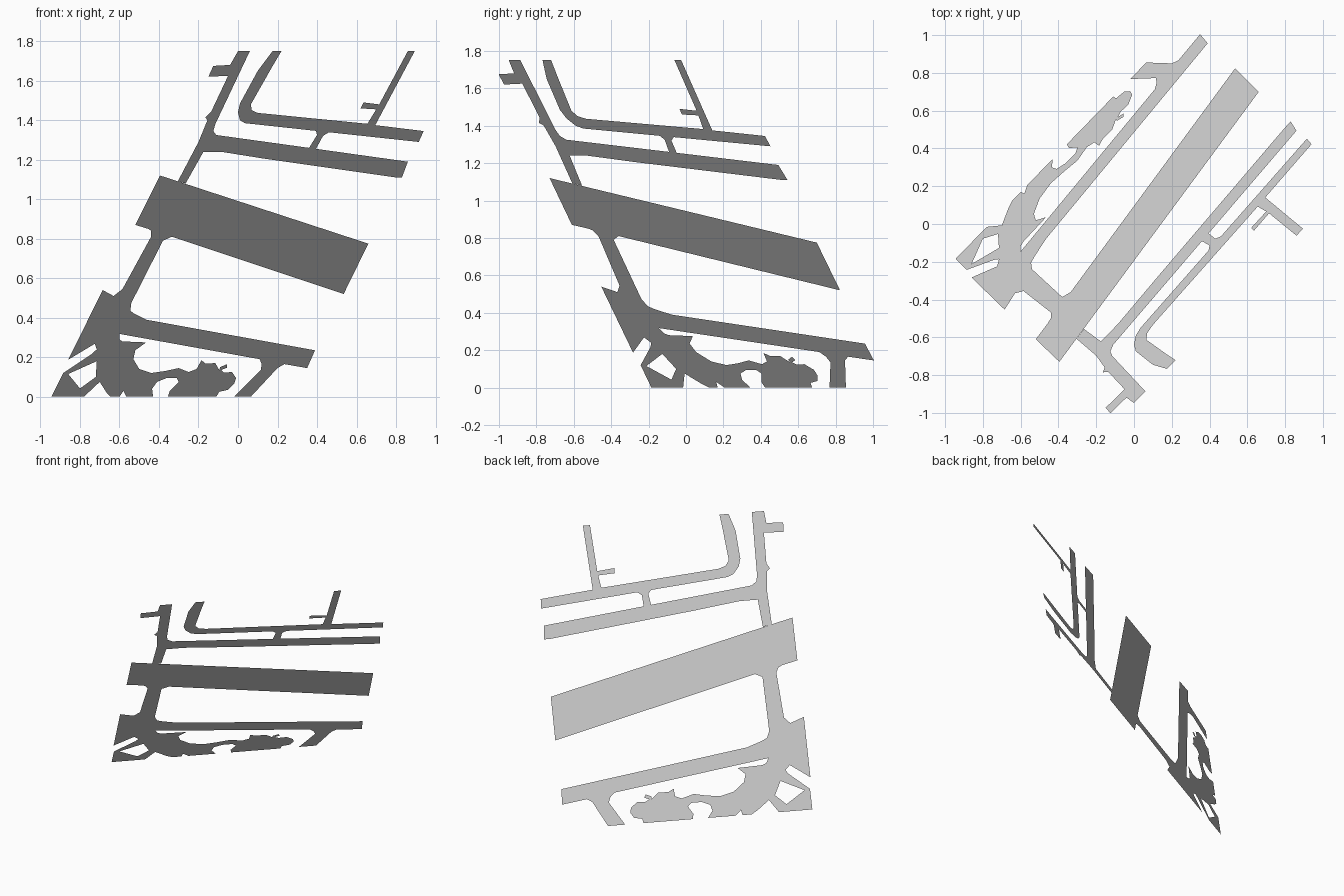
import bpy
from mathutils import Vector
from mathutils.geometry import tessellate_polygon


def on_plane(x, z):
    # All paving lies in one tilted plane; depth follows from x and height
    return Vector((x, 1.030 * x - 0.9916 * z + 0.788, z))


def sheet(name, outline, holes=()):
    """Flat paved area from an (x, z) outline with optional holes, facing up."""
    loops = [[on_plane(*p) for p in loop] for loop in (outline, *holes)]
    flat = [Vector((x, z, 0)) for x, z in outline]
    tris = tessellate_polygon([flat] + [[Vector((x, z, 0)) for x, z in h] for h in holes])
    verts = [v for loop in loops for v in loop]
    faces = []
    for a, b, c in tris:
        n = (verts[b] - verts[a]).cross(verts[c] - verts[a])
        faces.append((a, b, c) if n.z > 0 else (a, c, b))
    mesh = bpy.data.meshes.new(name)
    mesh.from_pydata(verts, [], faces)
    mesh.update()
    obj = bpy.data.objects.new(name, mesh)
    bpy.context.collection.objects.link(obj)
    return obj


# Main wide strip
sheet("main_runway", [
    (-.395, 1.12), (.66, .775), (.535, .52), (-.335, .81),
    (-.44, .84), (-.455, .85), (-.52, .87)])

# Crossing strip below the runway
sheet("cross_taxiway", [
    (-.44, .84), (-.335, .81), (-.38, .79), (-.54, .475), (-.545, .435),
    (-.525, .42), (-.465, .39), (-.60, .318), (-.585, .545), (-.44, .81)])

# Lower parallel strip with its slanted exit leg
sheet("lower_taxiway", [
    (-.465, .39), (.39, .235), (.35, .145), (.235, .165), (.20, .145),
    (.065, 0), (-.02, 0), (.115, .135), (.12, .165), (.11, .19), (-.60, .318)])

# Corner apron with a four-sided opening
sheet("corner_apron", [
    (-.585, .545), (-.63, .51), (-.685, .54), (-.86, .187), (-.725, .268),
    (-.715, .24), (-.74, .217), (-.885, .12), (-.945, 0), (-.78, 0),
    (-.70, .075), (-.665, .02), (-.60, .318)],
    holes=[[(-.86, .115), (-.80, .042), (-.72, .10), (-.715, .18)]])

# Scalloped stands along the bottom edge
sheet("scalloped_apron", [
    (-.60, .318), (-.665, .02), (-.645, 0), (-.60, 0), (-.58, .03), (-.565, 0),
    (-.43, 0), (-.435, .04), (-.41, .075), (-.36, .095), (-.31, .095),
    (-.30, .075), (-.345, .03), (-.355, 0),
    (-.11, 0), (-.095, .025), (-.05, .035), (-.02, .065), (-.01, .095),
    (-.03, .125), (-.07, .122), (-.085, .135), (-.055, .147), (-.055, .165),
    (-.09, .15), (-.095, .135), (-.115, .17), (-.165, .168), (-.185, .185),
    (-.21, .14), (-.25, .125), (-.30, .145), (-.37, .13), (-.44, .12),
    (-.50, .14), (-.53, .19), (-.52, .235), (-.465, .275), (-.585, .28),
    (-.60, .29)])

# Upper crossing strip and inner parallel strip
sheet("upper_taxiway", [
    (-.305, 1.09), (-.20, 1.29), (-.155, 1.40), (-.165, 1.415), (-.135, 1.445),
    (-.05, 1.625), (-.15, 1.62), (-.125, 1.675), (-.04, 1.68), (0, 1.75),
    (.06, 1.75), (-.115, 1.38), (-.125, 1.345), (-.11, 1.325), (.36, 1.26),
    (.395, 1.255), (.86, 1.19), (.83, 1.11), (.80, 1.11), (.135, 1.205),
    (-.085, 1.24), (-.175, 1.24), (-.265, 1.08)])

# Short link between the two upper parallel strips
sheet("link_taxiway", [
    (.36, 1.26), (.40, 1.325), (.395, 1.346), (.46, 1.339), (.43, 1.32), (.395, 1.255)])

# Outer parallel strip with a curved end and a side branch
sheet("outer_taxiway", [
    (.175, 1.75), (.10, 1.65), (.01, 1.485), (0, 1.44), (.01, 1.40),
    (.035, 1.385), (.395, 1.346), (.46, 1.339), (.915, 1.29), (.94, 1.345),
    (.695, 1.375), (.895, 1.75), (.86, 1.75), (.715, 1.48), (.635, 1.49),
    (.62, 1.46), (.70, 1.455), (.655, 1.382), (.10, 1.437), (.07, 1.45),
    (.065, 1.48), (.17, 1.665), (.22, 1.75)])
